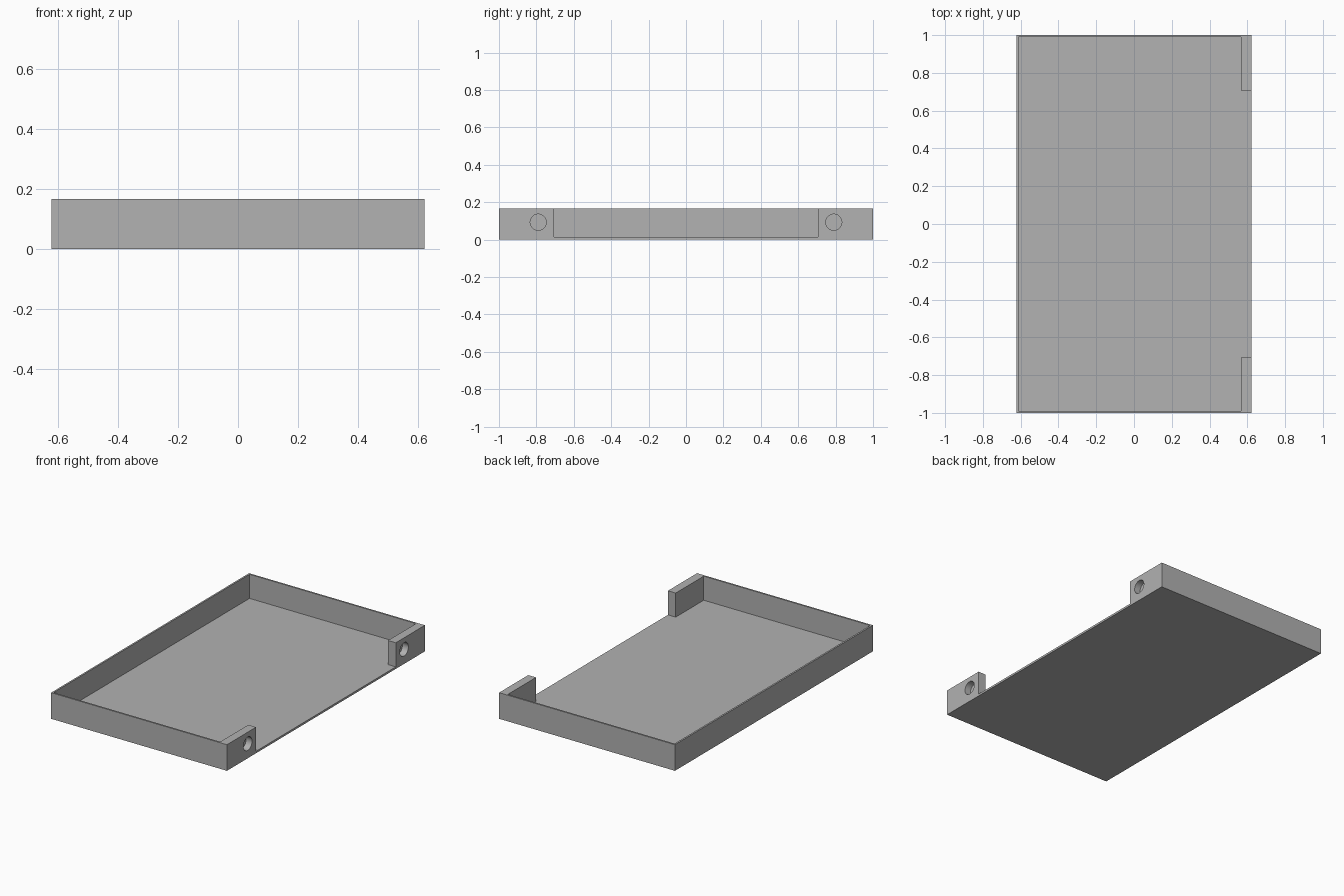
import bpy
import bmesh
from math import pi
from mathutils import Matrix, Vector

cube = bpy.data.objects.get("Cube")
if cube:
    bpy.data.objects.remove(cube, do_unlink=True)

# Overall sizes
HALF_X, HALF_Y, HEIGHT = 0.622, 1.0, 0.167
WALL, FLOOR = 0.011, 0.013
BLOCK_X, BLOCK_Y = 0.567, 0.706      # inner faces of the corner blocks
HOLE_Y, HOLE_Z, HOLE_R, HOLE_DEPTH = 0.79, 0.093, 0.043, 0.042

grey = bpy.data.materials.new("plain grey")
grey.use_nodes = True
colour = (0.445, 0.445, 0.445, 1)
grey.diffuse_color = colour
grey.node_tree.nodes["Principled BSDF"].inputs["Base Color"].default_value = colour


def make_object(name, bm):
    bmesh.ops.recalc_face_normals(bm, faces=bm.faces)
    mesh = bpy.data.meshes.new(name)
    bm.to_mesh(mesh)
    bm.free()
    mesh.materials.append(grey)
    obj = bpy.data.objects.new(name, mesh)
    bpy.context.collection.objects.link(obj)
    return obj


def prism(name, outline, bottom, top):
    bm = bmesh.new()
    face = bm.faces.new([bm.verts.new((x, y, bottom)) for x, y in outline])
    extruded = bmesh.ops.extrude_face_region(bm, geom=[face])["geom"]
    verts = [v for v in extruded if isinstance(v, bmesh.types.BMVert)]
    bmesh.ops.translate(bm, verts=verts, vec=Vector((0, 0, top - bottom)))
    return make_object(name, bm)


def hole_cutter(side):
    bm = bmesh.new()
    place = Matrix.Translation((HALF_X, side * HOLE_Y, HOLE_Z)) @ Matrix.Rotation(pi / 2, 4, "Y")
    bmesh.ops.create_cone(bm, cap_ends=True, segments=48, radius1=HOLE_R,
                          radius2=HOLE_R, depth=2 * HOLE_DEPTH, matrix=place)
    return make_object("hole_cutter", bm)


# Solid tray blank
tray = prism("tray", [(-HALF_X, -HALF_Y), (HALF_X, -HALF_Y),
                      (HALF_X, HALF_Y), (-HALF_X, HALF_Y)], 0, HEIGHT)

# T-shaped cavity: the interior plus the opening between the corner blocks
half = [(-HALF_X + WALL, HALF_Y - WALL), (BLOCK_X, HALF_Y - WALL),
        (BLOCK_X, BLOCK_Y), (HALF_X + 0.1, BLOCK_Y)]
cavity = prism("cavity_cutter", half + [(x, -y) for x, y in reversed(half)],
               FLOOR, HEIGHT + 0.1)

# Cut the cavity and the two blind round holes
bpy.context.view_layer.objects.active = tray
for cutter in (cavity, hole_cutter(1), hole_cutter(-1)):
    cutter.hide_render = True
    cut = tray.modifiers.new("cut", "BOOLEAN")
    cut.operation = "DIFFERENCE"
    cut.solver = "EXACT"
    cut.object = cutter
    bpy.ops.object.modifier_apply(modifier=cut.name)
    bpy.data.objects.remove(cutter, do_unlink=True)

# Smooth the hole walls while keeping box edges crisp
bpy.ops.object.select_all(action="DESELECT")
tray.select_set(True)
bpy.ops.object.shade_smooth_by_angle(angle=pi / 6)
